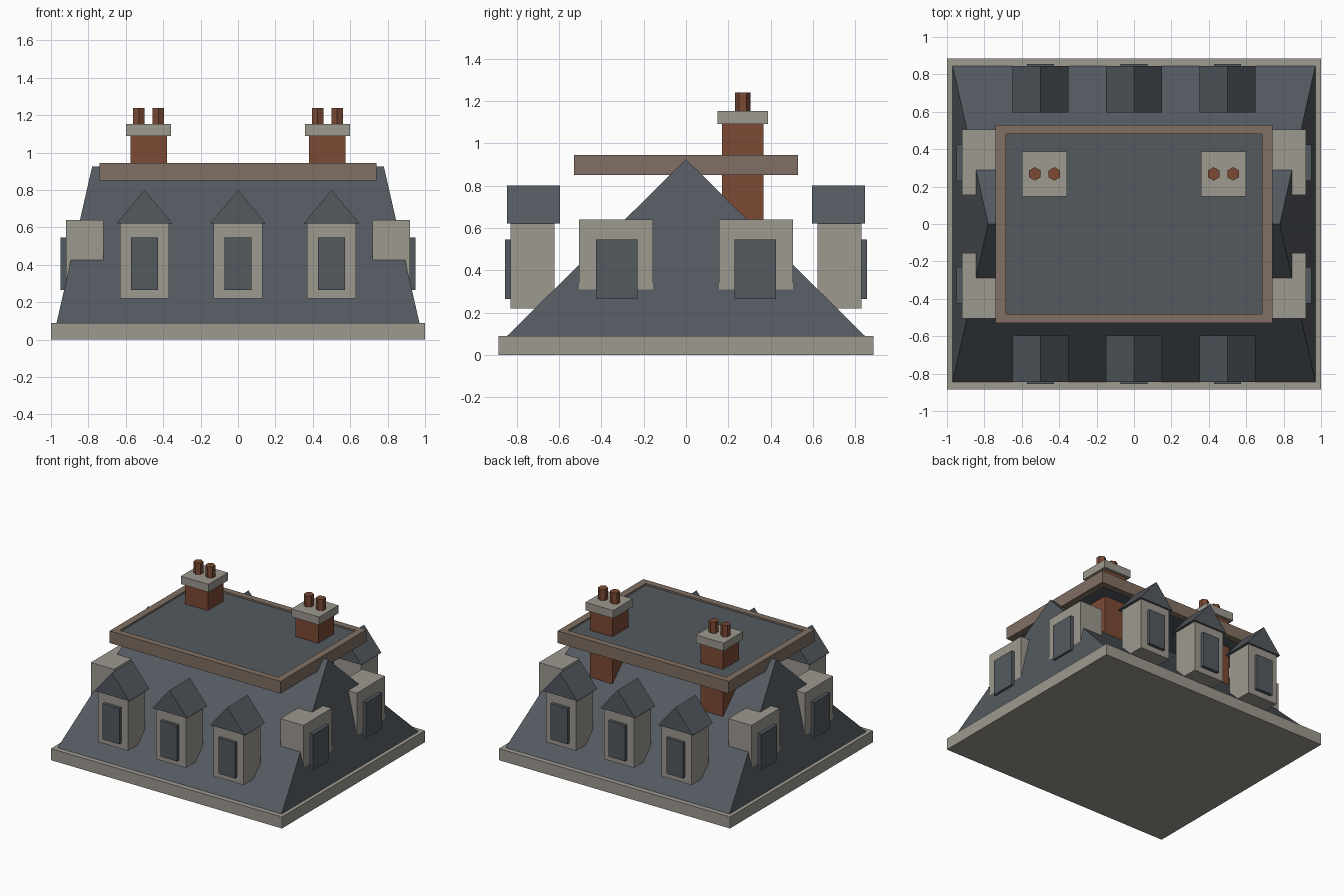
import bpy

cube = bpy.data.objects.get("Cube")
if cube:
    bpy.data.objects.remove(cube, do_unlink=True)


def material(name, rgb):
    m = bpy.data.materials.new(name)
    m.use_nodes = True
    m.diffuse_color = (*rgb, 1)
    m.node_tree.nodes["Principled BSDF"].inputs["Base Color"].default_value = (*rgb, 1)
    return m


STONE = material("pale stone", (0.34, 0.32, 0.28))
SLATE = material("slate", (0.088, 0.102, 0.118))
TRIM = material("brown trim", (0.22, 0.16, 0.125))
BRICK = material("brick", (0.2, 0.068, 0.034))


def mesh(name, verts, faces, mat):
    data = bpy.data.meshes.new(name)
    data.from_pydata(verts, [], faces)
    data.materials.append(mat)
    ob = bpy.data.objects.new(name, data)
    bpy.context.collection.objects.link(ob)
    return ob


def box(name, xs, ys, zs, mat):
    xs, ys, zs = sorted(xs), sorted(ys), sorted(zs)
    verts = [(x, y, z) for x in xs for y in ys for z in zs]
    faces = [(0, 1, 3, 2), (4, 6, 7, 5), (0, 4, 5, 1),
             (2, 3, 7, 6), (0, 2, 6, 4), (1, 5, 7, 3)]
    return mesh(name, verts, faces, mat)


def ridge_roof(name, xs, ys, z0, z1, ridge, mat):
    """Rectangular base rising to a ridge between two points."""
    (a, b), (c, d) = sorted(xs), sorted(ys)
    verts = [(a, c, z0), (b, c, z0), (b, d, z0), (a, d, z0)]
    verts += [(*p, z1) for p in ridge]
    if ridge[0][1] == ridge[1][1]:      # ridge along x
        faces = [(0, 1, 5, 4), (2, 3, 4, 5), (3, 0, 4), (1, 2, 5)]
    else:                               # ridge along y
        faces = [(0, 1, 4), (2, 3, 5), (1, 2, 5, 4), (3, 0, 4, 5)]
    return mesh(name, verts, faces + [(3, 2, 1, 0)], mat)


# Cornice and main hipped roof
box("cornice", (-1, 1), (-0.885, 0.885), (0, 0.09), STONE)
ridge_roof("main_roof", (-0.97, 0.97), (-0.845, 0.845), 0.09, 0.925,
           [(-0.78, 0), (0.78, 0)], SLATE)

# Flat roof deck with a raised rim
box("roof_deck", (-0.69, 0.69), (-0.48, 0.48), (0.87, 0.932), SLATE)
for s, side in ((-1, "right"), (1, "left")):
    box(f"{side}_deck_rim", (s * 0.685, s * 0.74), (-0.53, 0.53), (0.85, 0.945), TRIM)
for s, side in ((-1, "front"), (1, "back")):
    box(f"{side}_deck_rim", (-0.685, 0.685), (s * 0.48, s * 0.53), (0.85, 0.945), TRIM)

# Gabled dormers along the front and back
for s, side in ((-1, "front"), (1, "back")):
    for i, x in enumerate((-0.5, 0, 0.5), 1):
        box(f"{side}_dormer_{i}", (x - 0.13, x + 0.13), (s * 0.62, s * 0.83), (0.22, 0.62), STONE)
        box(f"{side}_window_{i}", (x - 0.072, x + 0.072), (s * 0.8, s * 0.855), (0.265, 0.545), SLATE)
        ys = sorted((s * 0.595, s * 0.845))
        ridge_roof(f"{side}_dormer_roof_{i}", (x - 0.15, x + 0.15), ys, 0.62, 0.8,
                   [(x, ys[0]), (x, ys[1])], SLATE)

# Flat-topped dormers on both ends
for s, side in ((-1, "right"), (1, "left")):
    for t, end in ((-1, "front"), (1, "back")):
        box(f"{side}_{end}_dormer", (s * 0.72, s * 0.92), (t * 0.155, t * 0.505), (0.305, 0.64), STONE)
        box(f"{side}_{end}_window", (s * 0.89, s * 0.948), (t * 0.23, t * 0.425), (0.265, 0.545), SLATE)

# Chimneys with stone caps and hexagonal pots
for s, side in ((-1, "right"), (1, "left")):
    x, y = s * 0.478, 0.268
    box(f"{side}_chimney", (x - 0.098, x + 0.098), (y - 0.098, y + 0.098), (0.45, 1.09), BRICK)
    box(f"{side}_chimney_cap", (x - 0.12, x + 0.12), (y - 0.12, y + 0.12), (1.09, 1.152), STONE)
    for t, pot in ((-1, "right"), (1, "left")):
        bpy.ops.mesh.primitive_cylinder_add(vertices=6, radius=0.036, depth=0.09,
                                            location=(x + t * 0.052, y, 1.195))
        ob = bpy.context.object
        ob.name = f"{side}_chimney_{pot}_pot"
        ob.data.materials.append(BRICK)
